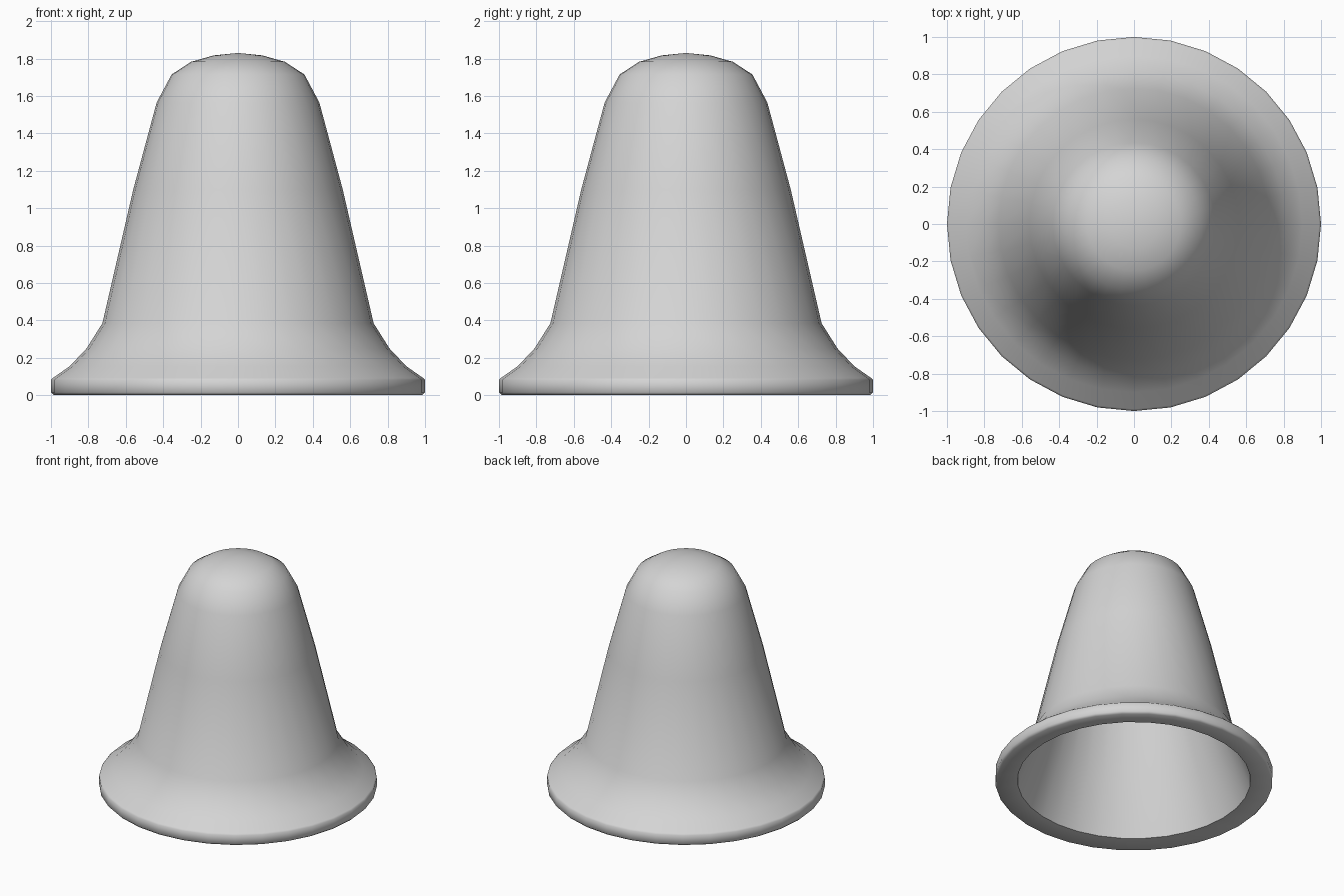
import bpy
import bmesh
from math import cos, sin, pi, radians

cube = bpy.data.objects.get("Cube")
if cube:
    bpy.data.objects.remove(cube, do_unlink=True)

SEGMENTS = 32

# Single plain grey material
grey = bpy.data.materials.new("light grey")
grey.use_nodes = True
colour = (0.66, 0.66, 0.66, 1.0)
grey.diffuse_color = colour
grey.node_tree.nodes["Principled BSDF"].inputs["Base Color"].default_value = colour

# Outer skin from crown to foot, as (radius, height), with a bevelled rim
outer = [(0, 1.83), (0.13, 1.817), (0.25, 1.783), (0.355, 1.715), (0.435, 1.565),
         (0.56, 1.1), (0.725, 0.385), (0.81, 0.25), (0.9, 0.155), (0.99, 0.092),
         (1, 0.082), (1, 0.015), (0.985, 0)]
# Hollow inside from the slightly raised mouth back up to the crown
inner = [(0.84, 0.015), (0.705, 0.385), (0.485, 1.1), (0.36, 1.52),
         (0.29, 1.65), (0.2, 1.71), (0.1, 1.74), (0, 1.75)]


def lathe(name, profile):
    """Revolve a profile around z; points on the axis become single poles."""
    bm = bmesh.new()
    rings = []
    for r, z in profile:
        if r == 0:
            rings.append([bm.verts.new((0, 0, z))] * SEGMENTS)
        else:
            rings.append([bm.verts.new((r * cos(a), r * sin(a), z))
                          for a in (2 * pi * i / SEGMENTS for i in range(SEGMENTS))])
    for top, low in zip(rings, rings[1:]):
        for i in range(SEGMENTS):
            j = (i + 1) % SEGMENTS
            corners = [top[i], low[i], low[j], top[j]]
            bm.faces.new(list(dict.fromkeys(corners)))
    bmesh.ops.recalc_face_normals(bm, faces=bm.faces)
    mesh = bpy.data.meshes.new(name)
    bm.to_mesh(mesh)
    bm.free()
    obj = bpy.data.objects.new(name, mesh)
    bpy.context.collection.objects.link(obj)
    return obj


# Hollow tapered cap with flared rim
cap = lathe("flared_cap", outer + inner)
cap.data.materials.append(grey)
bpy.ops.object.select_all(action='DESELECT')
cap.select_set(True)
bpy.context.view_layer.objects.active = cap
bpy.ops.object.shade_smooth_by_angle(angle=radians(55))
